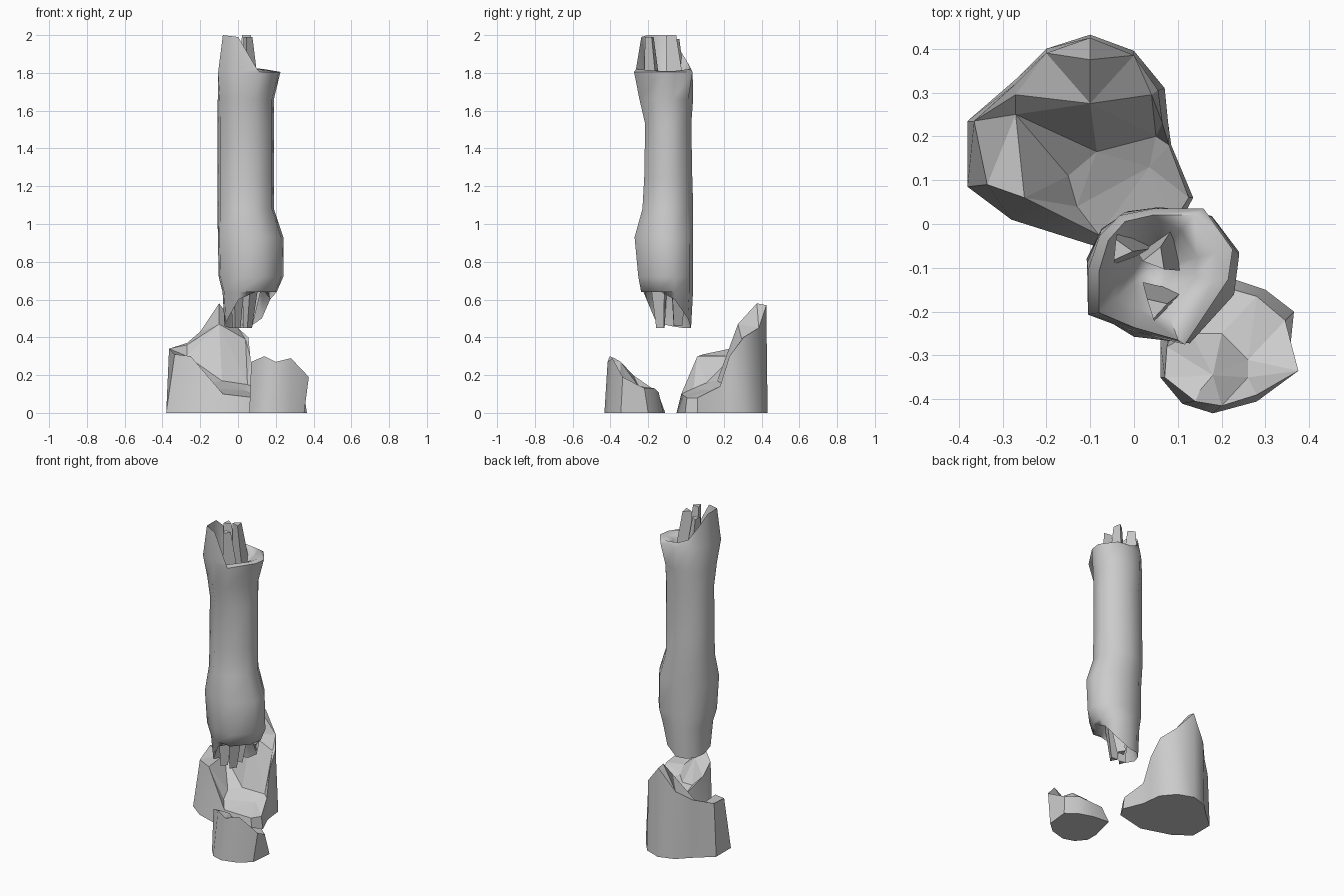
import bpy, bmesh, math
from mathutils import Vector
from mathutils.geometry import delaunay_2d_cdt

if "Cube" in bpy.data.objects:
    bpy.data.objects.remove(bpy.data.objects["Cube"])


def finish(name, bm, angle=35):
    bmesh.ops.recalc_face_normals(bm, faces=bm.faces)
    me = bpy.data.meshes.new(name)
    bm.to_mesh(me)
    bm.free()
    ob = bpy.data.objects.new(name, me)
    bpy.context.collection.objects.link(ob)
    bpy.ops.object.select_all(action='DESELECT')
    ob.select_set(True)
    bpy.context.view_layer.objects.active = ob
    bpy.ops.object.shade_smooth_by_angle(angle=math.radians(angle))
    return ob


def bridge(bm, a, b):
    n = len(a)
    for i in range(n):
        bm.faces.new((a[i], a[(i + 1) % n], b[(i + 1) % n], b[i]))


# Trunk cross-sections as fractions of a ring's bounding box: knotty and round
KNOTTY = [(0, .22), (0, .55), (.08, .8), (.22, .95), (.45, 1),
          (.8, 1), (1, .7), (.97, .48), (.67, 0), (.3, .1)]
ROUND = [(.5 + .515 * math.cos(math.radians(a)), .5 + .515 * math.sin(math.radians(a)))
         for a in (206, 172, 140, 112, 84, 50, 14, -26, -70, -112)]


def ring(bm, box, heights, t):
    x0, x1, y0, y1 = box
    out = []
    for k, r, z in zip(KNOTTY, ROUND, heights):
        u, v = Vector(k).lerp(Vector(r), t)
        out.append(bm.verts.new((x0 + u * (x1 - x0), y0 + v * (y1 - y0), z)))
    return out


def hollow(bm, rim, centre, z_lip, z_deep):
    """Splintered pit closing a broken end."""
    loops = [rim]
    for k, z in ((.7, z_lip), (.35, (z_lip + z_deep) / 2)):
        loops.append([bm.verts.new((centre[0] + (v.co.x - centre[0]) * k,
                                    centre[1] + (v.co.y - centre[1]) * k, z)) for v in rim])
        bridge(bm, loops[-2], loops[-1])
    tip = bm.verts.new((*centre, z_deep))
    last = loops[-1]
    for i in range(len(last)):
        bm.faces.new((last[i], last[(i + 1) % len(last)], tip))


# Broken trunk: top rim first, then downwards (box, height, roundness)
bm = bmesh.new()
top_z = [2.0, 2.0, 1.93, 1.86, 1.83, 1.82, 1.81, 1.81, 1.82, 1.99]
low_z = [.48, .46, .45, .45, .45, .50, .60, .64, .64, .60]
bands = [((-.105, .225, -.275, .035), 1.805, 0), ((-.105, .19, -.25, .035), 1.66, .75),
         ((-.105, .19, -.22, .025), 1.53, 1), ((-.105, .19, -.225, .03), 1.25, 1),
         ((-.105, .19, -.235, .035), 1.08, 1), ((-.105, .24, -.275, .035), .93, .55),
         ((-.10, .24, -.255, .035), .72, .55), ((-.08, .205, -.24, .035), .64, .6)]
rings = [ring(bm, (-.08, .19, -.265, .02), top_z, 0)]
rings += [ring(bm, box, [z] * 10, t) for box, z, t in bands]
rings.append(ring(bm, (-.07, .17, -.22, .025), low_z, .6))
for a, b in zip(rings, rings[1:]):
    bridge(bm, a, b)
hollow(bm, rings[0], (.04, -.1), 1.79, 1.62)
hollow(bm, rings[-1], (.03, -.1), .67, .78)
finish("broken_trunk", bm, 70)


# Splinters: wedge-shaped prisms inside both broken ends
def splinter(name, base, tip, w, turn):
    bm = bmesh.new()
    loops = []
    for (x, y, z), s in ((base, 1), (tip, .5)):
        loops.append([bm.verts.new((x + w * s * math.cos(turn + i * math.pi * 2 / 3),
                                    y + w * s * math.sin(turn + i * math.pi * 2 / 3), z))
                      for i in range(3)])
    bridge(bm, *loops)
    for loop in loops:
        bm.faces.new(loop)
    finish(name, bm, 20)


for i, (base, tip, w, turn) in enumerate([
        ((.06, -.17, 1.7), (.05, -.19, 1.99), .055, .3),
        ((.07, -.06, 1.7), (.05, -.08, 2.0), .06, 1.2),
        ((-.01, -.05, 1.7), (-.03, -.06, 1.98), .055, 2.0),
        ((.07, -.14, .74), (.05, -.13, .45), .055, .5),
        ((.09, -.05, .74), (.05, -.05, .46), .06, 1.6),
        ((-.01, -.13, .74), (-.01, -.13, .45), .05, 2.4)]):
    splinter(f"splinter_{i + 1}", base, tip, w, turn)


# Stumps: ground outline, jagged rim, and a broken surface between
def stump(name, outline, inner):
    bm = bmesh.new()
    base = [bm.verts.new((p[0], p[1], 0)) for p in outline]
    rim = [bm.verts.new(p[2:]) for p in outline]
    n = len(rim)
    bridge(bm, base, rim)
    bm.faces.new(base)
    verts = rim + [bm.verts.new(p) for p in inner]
    flat = [Vector((v.co.x, v.co.y)) for v in verts]
    edges = [(i, (i + 1) % n) for i in range(n)]
    res = delaunay_2d_cdt(flat, edges, [list(range(n))], 1, 1e-5)
    for tri in res[2]:
        bm.faces.new([verts[res[3][i][0]] for i in tri])
    ob = finish(name, bm, 45)
    # flat, splintered break surface; smooth bark
    for p in ob.data.polygons[n + 1:]:
        p.use_smooth = False


stump("large_stump", [
    (-.38, .085, -.335, .09, .31), (-.38, .235, -.365, .235, .34),
    (-.27, .33, -.27, .32, .37), (-.2, .4, -.2, .39, .43),
    (-.1, .432, -.1, .425, .57), (0, .395, 0, .385, .45),
    (.07, .31, .055, .305, .40), (.078, .23, .065, .23, .30),
    (.085, .18, .08, .18, .14),
    (.135, .06, .125, .06, .08), (.10, -.005, .09, .005, .08),
    (-.09, -.05, -.08, -.025, .10), (-.28, .01, -.25, .06, .30)],
    [(-.27, .295, .36), (-.1, .375, .58), (-.1, .275, .47), (.04, .295, .39),
     (-.27, .25, .30), (-.085, .165, .17), (.05, .2, .15), (.035, .13, .12),
     (-.15, .11, .16), (-.13, .04, .13)])

stump("small_stump", [
    (.06, -.27, .075, -.28, .20), (.06, -.35, .07, -.35, .27),
    (.11, -.41, .14, -.405, .30), (.18, -.432, .2, -.415, .27),
    (.28, -.405, .28, -.39, .29), (.35, -.345, .375, -.335, .19),
    (.365, -.2, .345, -.22, .13), (.3, -.15, .28, -.165, .13),
    (.21, -.12, .21, -.145, .11), (.10, -.11, .12, -.15, .11)],
    [(.15, -.38, .29), (.18, -.345, .27), (.26, -.35, .2), (.26, -.31, .15),
     (.2, -.25, .14), (.13, -.25, .14)])
